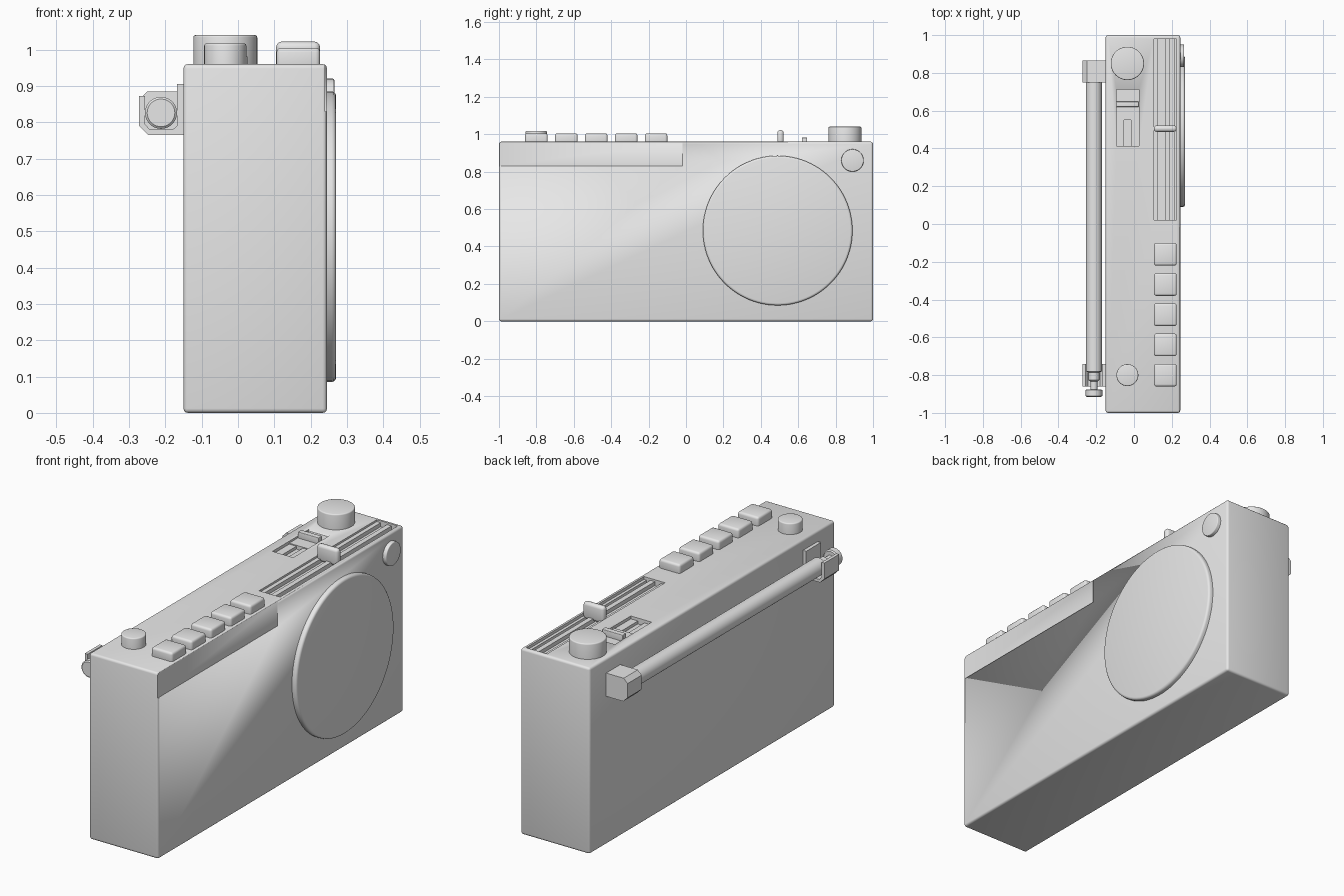
import bpy, bmesh, math
from mathutils import Matrix, Vector

if "Cube" in bpy.data.objects:
    bpy.data.objects.remove(bpy.data.objects["Cube"])

grey = bpy.data.materials.new("light_grey")
grey.diffuse_color = (0.8, 0.8, 0.8, 1)
grey.use_nodes = True
grey.node_tree.nodes["Principled BSDF"].inputs["Base Color"].default_value = grey.diffuse_color


def finish(name, bm, bevel=0, segments=3):
    bmesh.ops.recalc_face_normals(bm, faces=bm.faces[:])
    mesh = bpy.data.meshes.new(name)
    bm.to_mesh(mesh)
    bm.free()
    mesh.materials.append(grey)
    ob = bpy.data.objects.new(name, mesh)
    bpy.context.collection.objects.link(ob)
    bpy.ops.object.select_all(action='DESELECT')
    bpy.context.view_layer.objects.active = ob
    ob.select_set(True)
    if bevel:
        mod = ob.modifiers.new("rounding", 'BEVEL')
        mod.width, mod.segments = bevel, segments
        mod.limit_method, mod.angle_limit = 'ANGLE', math.radians(40)
        bpy.ops.object.modifier_apply(modifier=mod.name)
    bpy.ops.object.shade_smooth_by_angle(angle=math.radians(35))
    return ob


def box(name, x, y, z, bevel=0, segments=3):
    """Box from (min, max) ranges."""
    bm = bmesh.new()
    bmesh.ops.create_cube(bm, size=1)
    for v in bm.verts:
        v.co = [r[0] + (c + 0.5) * (r[1] - r[0]) for c, r in zip(v.co, (x, y, z))]
    return finish(name, bm, bevel, segments)


def lathe(name, profile, centre, axis, sides=64):
    """Turn (radius, distance) points about an axis and cap both ends."""
    bm = bmesh.new()
    rot = Vector((0, 0, 1)).rotation_difference(Vector(axis)).to_matrix()
    rings = []
    for r, d in profile:
        rings.append([bm.verts.new(Vector(centre) + rot @ Vector(
            (r * math.cos(2 * math.pi * i / sides), r * math.sin(2 * math.pi * i / sides), d)))
            for i in range(sides)])
    for a, b in zip(rings, rings[1:]):
        for i in range(sides):
            j = (i + 1) % sides
            bm.faces.new((a[i], a[j], b[j], b[i]))
    bm.faces.new(rings[0][::-1])
    bm.faces.new(rings[-1])
    return finish(name, bm)


def knob(name, r, height, centre, axis, round_off, sides=64):
    b = round_off
    prof = [(r, 0)] + [(r - b + b * math.cos(t), height - b + b * math.sin(t))
                       for t in (0, math.pi / 6, math.pi / 3, math.pi / 2)]
    return lathe(name, prof, centre, axis, sides)


def extrude_y(name, points, y0, y1, bevel=0):
    """Extrude an (x, z) outline along y."""
    bm = bmesh.new()
    face = bm.faces.new([bm.verts.new((x, y0, z)) for x, z in points])
    ext = bmesh.ops.extrude_face_region(bm, geom=[face])
    for v in ext["geom"]:
        if isinstance(v, bmesh.types.BMVert):
            v.co.y = y1
    return finish(name, bm, bevel, 2)


def cut(target, x, y, z):
    cutter = box("cutter", x, y, z)
    mod = target.modifiers.new("cut", 'BOOLEAN')
    mod.operation, mod.solver, mod.object = 'DIFFERENCE', 'EXACT', cutter
    bpy.context.view_layer.objects.active = target
    bpy.ops.object.modifier_apply(modifier=mod.name)
    bpy.data.objects.remove(cutter)


# Case with tuning slot, switch well and shallow side recess
TOP = 0.96
body = box("case", (-0.15, 0.245), (-1, 1), (0, TOP), 0.012)
cut(body, (0.106, 0.226), (0.02, 0.98), (TOP - 0.03, 1.1))
cut(body, (-0.093, 0.026), (0.413, 0.713), (TOP - 0.03, 1.1))
cut(body, (0.24, 0.3), (-1.1, -0.02), (0.83, 1.1))

# Tuning rails and pointer
box("tuning_scale", (0.106, 0.128), (0.02, 0.98), (0.925, 0.95))
box("tuning_rail", (0.164, 0.19), (0.02, 0.98), (0.925, 0.95))
box("tuning_ledge", (0.211, 0.226), (0.02, 0.98), (0.925, 0.945))
box("tuning_pointer", (0.105, 0.226), (0.488, 0.522), (0.935, 1.022), 0.015)

# Sliding switch
box("switch_plate", (-0.093, 0.026), (0.55, 0.713), (0.925, 0.95))
box("switch_grip", (-0.093, 0.026), (0.62, 0.648), (0.94, 0.982), 0.003)
for x in (-0.093, -0.015):
    box("switch_rail", (x, x + 0.041), (0.413, 0.55), (0.925, 0.945))

# Push buttons
for i in range(5):
    y = -0.8 + 0.16 * i
    box("push_button", (0.106, 0.226), (y - 0.06, y + 0.06), (0.94, 1.005), 0.012)

# Knobs on top
knob("volume_knob", 0.088, 0.1, (-0.035, 0.85, 0.94), (0, 0, 1), 0.006)
knob("tone_knob", 0.058, 0.077, (-0.035, -0.8, 0.94), (0, 0, 1), 0.006)

# Speaker and side lamp
knob("speaker", 0.4, 0.03, (0.24, 0.49, 0.485), (1, 0, 0), 0.012, 96)
knob("side_lamp", 0.06, 0.025, (0.24, 0.89, 0.86), (1, 0, 0), 0.004)

# Telescopic aerial with tapered neck and end cap
lathe("aerial", [(0.043, -0.76), (0.043, 0.78), (0.03, 0.785), (0.03, 0.825), (0.019, 0.835),
                 (0.019, 0.875), (0.038, 0.875), (0.044, 0.88), (0.044, 0.91), (0.038, 0.915)],
      (-0.212, 0, 0.826), (0, -1, 0), 48)

# Aerial hinge block
extrude_y("aerial_hinge", [(-0.272, 0.79), (-0.247, 0.765), (-0.14, 0.765), (-0.14, 0.885),
                           (-0.25, 0.885), (-0.272, 0.863)], 0.75, 0.865)

# Aerial clip, open at the top, with taller arm on the case
extrude_y("aerial_clip", [(-0.272, 0.79), (-0.247, 0.765), (-0.14, 0.765), (-0.14, 0.905),
                          (-0.168, 0.905), (-0.168, 0.79), (-0.18, 0.78), (-0.243, 0.78),
                          (-0.256, 0.795), (-0.256, 0.872), (-0.272, 0.872)], -0.86, -0.74)
